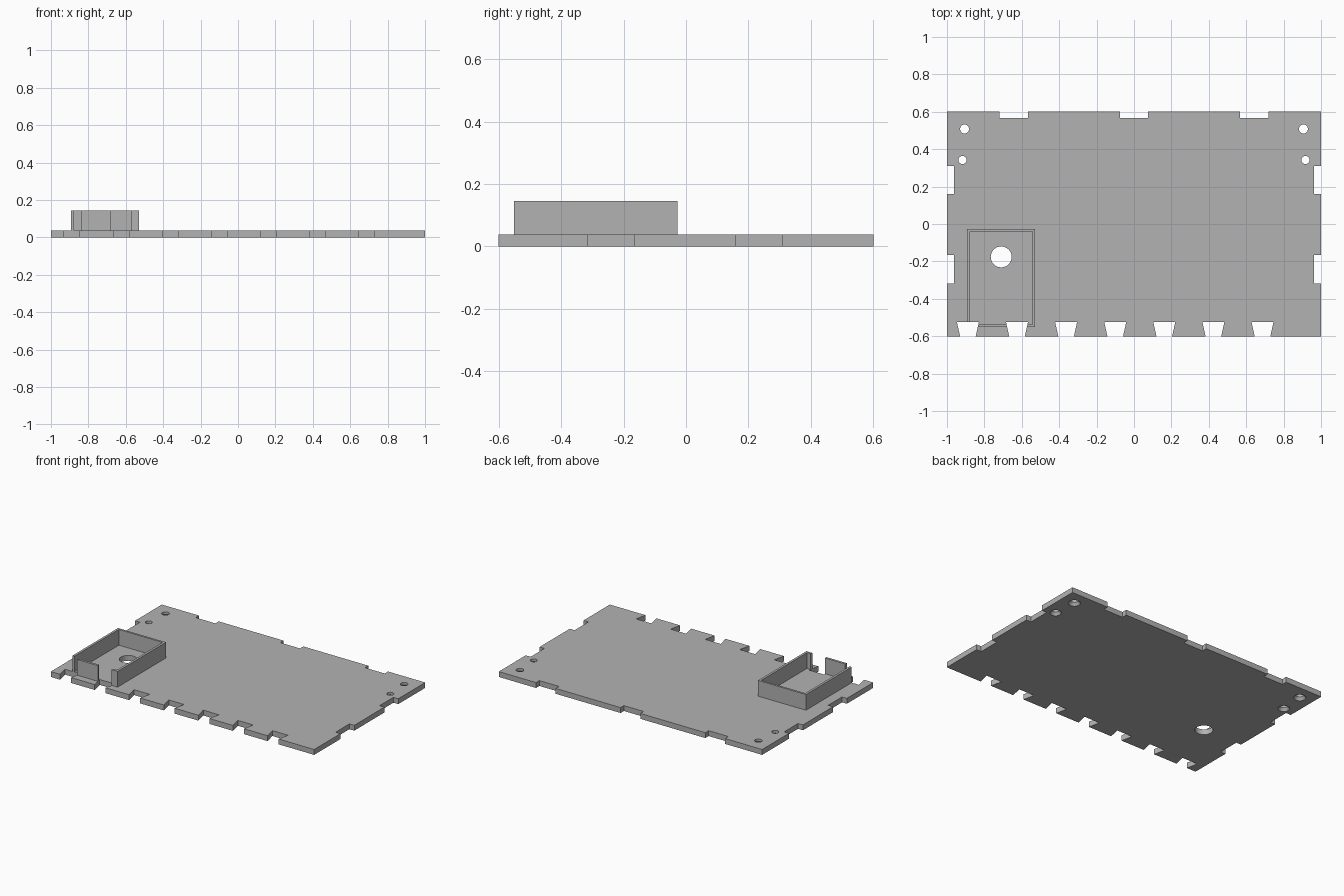
import bpy, bmesh, math

cube = bpy.data.objects.get("Cube")
if cube:
    bpy.data.objects.remove(cube, do_unlink=True)

W, D, T, TOP = 1.0, 0.602, 0.037, 0.145   # half width, half depth, plate and wall heights

grey = bpy.data.materials.new("plain grey")
grey.use_nodes = True
grey.diffuse_color = (0.45, 0.45, 0.45, 1)
grey.node_tree.nodes["Principled BSDF"].inputs["Base Color"].default_value = (0.45, 0.45, 0.45, 1)


def prism(bm, pts, z0, z1):
    """Extrude a flat outline between two heights."""
    face = bm.faces.new([bm.verts.new((x, y, z0)) for x, y in pts])
    up = bmesh.ops.extrude_face_region(bm, geom=[face])["geom"]
    bmesh.ops.translate(bm, vec=(0, 0, z1 - z0),
                        verts=[v for v in up if isinstance(v, bmesh.types.BMVert)])


def box(bm, x0, x1, y0, y1, z0, z1):
    prism(bm, [(x0, y0), (x1, y0), (x1, y1), (x0, y1)], z0, z1)


def lathe(bm, x, y, profile, n=32):
    """Stack rings of (radius, z) into a closed round plug."""
    rings = [[bm.verts.new((x + r * math.cos(2 * math.pi * i / n),
                            y + r * math.sin(2 * math.pi * i / n), z))
              for i in range(n)] for r, z in profile]
    for a, b in zip(rings, rings[1:]):
        for i in range(n):
            j = (i + 1) % n
            bm.faces.new((a[i], a[j], b[j], b[i]))
    bm.faces.new(rings[0][::-1])
    bm.faces.new(rings[-1])


def finish(name, bm):
    bmesh.ops.recalc_face_normals(bm, faces=bm.faces)
    mesh = bpy.data.meshes.new(name)
    bm.to_mesh(mesh)
    bm.free()
    mesh.materials.append(grey)
    ob = bpy.data.objects.new(name, mesh)
    bpy.context.collection.objects.link(ob)
    return ob


def cut(ob, cutter):
    """Subtract the cutter and bake the result."""
    mod = ob.modifiers.new("cut", "BOOLEAN")
    mod.operation, mod.solver, mod.object = "DIFFERENCE", "EXACT", cutter
    bpy.ops.object.select_all(action="DESELECT")
    bpy.context.view_layer.objects.active = ob
    ob.select_set(True)
    bpy.ops.object.modifier_apply(modifier=mod.name)


# Dovetail slots along the front edge
bm = bmesh.new()
for i in range(7):
    c = -0.888 + 0.2625 * i
    prism(bm, [(c - 0.037, -0.622), (c + 0.037, -0.622),
               (c + 0.059, -0.523), (c - 0.059, -0.523)], -0.1, 0.3)
dovetails = finish("dovetail_cutter", bm)

# Edge notches and round holes
bm = bmesh.new()
for x in (-0.643, 0, 0.643):
    box(bm, x - 0.075, x + 0.075, 0.566, 0.7, -0.1, 0.1)
for s in (-1, 1):
    for y in (-0.242, 0.235):
        x0, x1 = sorted((s * 0.963, s * 1.1))
        box(bm, x0, x1, y - 0.075, y + 0.075, -0.1, 0.1)
    # countersunk from the underside
    for x, y, r in ((0.906, 0.508, 0.024), (0.917, 0.342, 0.022)):
        lathe(bm, s * x, y, [(r + 0.014, -0.02), (r + 0.014, 0), (r, 0.02), (r, 0.1)])
lathe(bm, -0.71, -0.176, [(0.056, -0.1), (0.056, 0.1)])
notches = finish("notch_cutter", bm)

# Base plate
bm = bmesh.new()
box(bm, -W, W, -D, D, 0, T)
plate = finish("base_plate", bm)

# Rectangular pocket rim on the plate
bm = bmesh.new()
box(bm, -0.892, -0.528, -0.552, -0.027, T, TOP)
rim = finish("pocket_rim", bm)
bm = bmesh.new()
box(bm, -0.876, -0.544, -0.536, -0.041, -0.1, 0.3)
pocket = finish("pocket_cutter", bm)

cut(plate, dovetails)
cut(plate, notches)
cut(rim, pocket)
cut(rim, dovetails)
for helper in (dovetails, notches, pocket):
    bpy.data.objects.remove(helper, do_unlink=True)

# Smooth hole walls, crisp edges
bpy.ops.object.select_all(action="DESELECT")
plate.select_set(True)
bpy.context.view_layer.objects.active = plate
bpy.ops.object.shade_smooth_by_angle(angle=math.radians(25))
